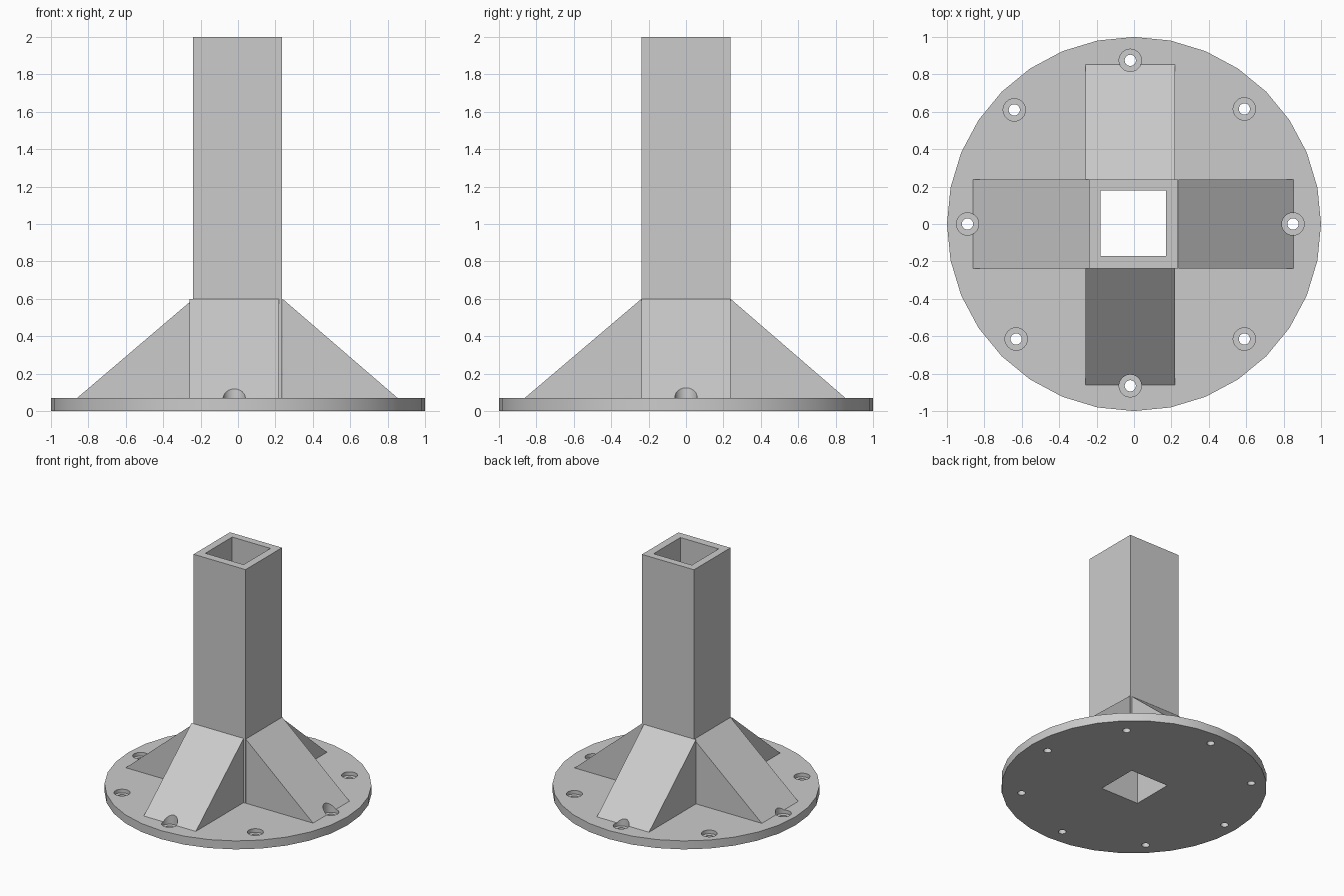
import bpy
import bmesh
from math import cos, sin, tau

if "Cube" in bpy.data.objects:
    bpy.data.objects.remove(bpy.data.objects["Cube"], do_unlink=True)

PLATE_TOP, GUSSET_TOP, HEIGHT = 0.07, 0.6, 2.0
HALF = 0.238      # half width of the post

steel = bpy.data.materials.new("plain grey")
steel.use_nodes = True
grey = (0.6, 0.6, 0.6, 1)
steel.diffuse_color = grey
steel.node_tree.nodes["Principled BSDF"].inputs["Base Color"].default_value = grey


def make_object(name, bm):
    bmesh.ops.recalc_face_normals(bm, faces=bm.faces[:])
    mesh = bpy.data.meshes.new(name)
    bm.to_mesh(mesh)
    bm.free()
    mesh.materials.append(steel)
    obj = bpy.data.objects.new(name, mesh)
    bpy.context.collection.objects.link(obj)
    return obj


def loft(bm, rings):
    """Closed solid through rings of points."""
    loops = [[bm.verts.new(p) for p in ring] for ring in rings]
    n = len(loops[0])
    for a, b in zip(loops, loops[1:]):
        for i in range(n):
            j = (i + 1) % n
            bm.faces.new((a[i], a[j], b[j], b[i]))
    bm.faces.new(loops[0][::-1])
    bm.faces.new(loops[-1])


def circle(x, y, r, z, n):
    return [(x + r * cos(tau * i / n), y + r * sin(tau * i / n), z) for i in range(n)]


def square(x, y, half, z):
    return [(x + a * half, y + b * half, z)
            for a, b in ((-1, -1), (1, -1), (1, 1), (-1, 1))]


def solid(name, rings):
    bm = bmesh.new()
    loft(bm, rings)
    return make_object(name, bm)


def cut(obj, cutter):
    mod = obj.modifiers.new("cut", 'BOOLEAN')
    mod.operation = 'DIFFERENCE'
    mod.solver = 'EXACT'
    mod.object = cutter
    bpy.ops.object.select_all(action='DESELECT')
    bpy.context.view_layer.objects.active = obj
    obj.select_set(True)
    bpy.ops.object.modifier_apply(modifier=mod.name)


# Cutters: counterbored bolt holes and the square bore
holes = [(-0.02, 0.875), (-0.64, 0.61), (0.59, 0.615), (-0.89, 0), (0.85, 0),
         (-0.63, -0.615), (0.59, -0.615), (-0.02, -0.865)]
bm = bmesh.new()
for x, y in holes:
    loft(bm, [circle(x, y, r, z, 24) for r, z in
              ((0.03, -0.1), (0.03, 0.04), (0.06, 0.04), (0.06, 0.3))])
bolt_cutter = make_object("bolt_hole_cutter", bm)
bore_cutter = solid("bore_cutter", [square(-0.003, 0.003, 0.175, z) for z in (-1, 3)])

# Round base plate
plate = solid("base_plate", [circle(0, 0, 1, z, 32) for z in (0, PLATE_TOP)])
cut(plate, bolt_cutter)
cut(plate, bore_cutter)

# Square hollow post
post = solid("square_post", [square(-0.002, 0, HALF, z) for z in (PLATE_TOP, HEIGHT)])
cut(post, bore_cutter)

# Sloping gussets: outward direction, reach and sideways offset
gussets = []
for name, dx, dy, reach, shift in (("front", 0, -1, 0.862, -0.02),
                                   ("back", 0, 1, 0.852, -0.02),
                                   ("right", -1, 0, 0.86, 0),
                                   ("left", 1, 0, 0.853, 0)):
    profile = [(HALF, PLATE_TOP), (reach, PLATE_TOP), (HALF, GUSSET_TOP)]
    rings = []
    for side in (-HALF, HALF):
        s = side + shift
        rings.append([(dx * d + abs(dy) * s, dy * d + abs(dx) * s, z) for d, z in profile])
    gusset = solid(name + "_gusset", rings)
    cut(gusset, bolt_cutter)
    gussets.append(gusset)

for cutter in (bolt_cutter, bore_cutter):
    bpy.data.objects.remove(cutter, do_unlink=True)

# Smooth the round walls, keep the corners sharp
bpy.ops.object.select_all(action='DESELECT')
for obj in [plate, post] + gussets:
    obj.select_set(True)
bpy.context.view_layer.objects.active = plate
bpy.ops.object.shade_smooth_by_angle()
